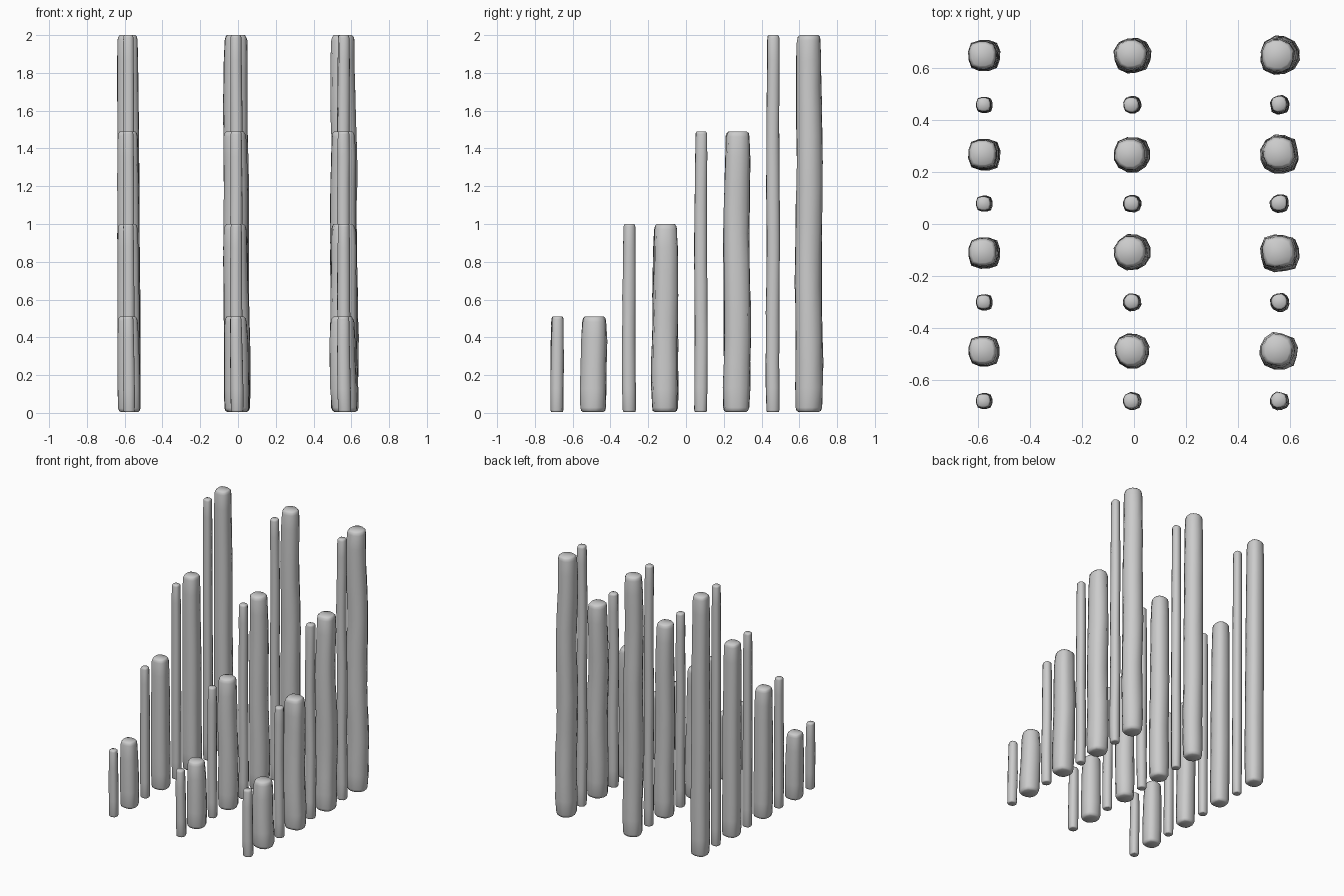
import bpy, bmesh, math, random

if "Cube" in bpy.data.objects:
    bpy.data.objects.remove(bpy.data.objects["Cube"])

random.seed(4)
SIDES = 12


def outline(angle, half, square):
    # superellipse: a larger exponent gives a squarer section
    c, s = abs(math.cos(angle)), abs(math.sin(angle))
    r = half / (c ** square + s ** square) ** (1 / square)
    return r * math.cos(angle), r * math.sin(angle)


def post(name, x, y, height, half, square, rough):
    bm = bmesh.new()
    bevel = half * 0.4
    steps = max(4, round(height / 0.13))
    # height and scale of each ring: rounded foot, shaft, rounded top
    levels = [(0.004, 0.72), (bevel * 0.4, 0.88), (bevel, 0.96)]
    for i in range(1, steps):
        t = i / steps
        levels.append((height * t, 1.0 - 0.10 * t ** 2))
    levels += [(height - bevel, 0.87), (height - bevel * 0.35, 0.80), (height, 0.68)]
    # long facets running up the post plus a slow wander of the axis
    facet = [1 + random.uniform(-rough, rough) * 0.8 for _ in range(SIDES)]
    phase = random.uniform(0, 6.28)
    rings = []
    for z, scale in levels:
        t = z / height
        dx = half * (-0.15 * t + 0.03 + rough * 0.7 * math.sin(z * 7 + phase))
        dy = half * (0.05 * t + rough * 0.7 * math.cos(z * 6 + phase))
        ring = []
        for k in range(SIDES):
            px, py = outline(math.tau * (k + 0.5) / SIDES, half * scale, square)
            f = facet[k] * (1 + random.uniform(-rough, rough) * 0.5)
            ring.append(bm.verts.new((px * f + dx, py * f + dy, z)))
        rings.append(ring)
    for a, b in zip(rings, rings[1:]):
        for k in range(SIDES):
            n = (k + 1) % SIDES
            bm.faces.new((a[k], a[n], b[n], b[k]))
    bm.faces.new(rings[0][::-1])
    bm.faces.new(rings[-1])
    for f in bm.faces:
        f.smooth = True
    mesh = bpy.data.meshes.new(name)
    bm.to_mesh(mesh)
    bm.free()
    obj = bpy.data.objects.new(name, mesh)
    obj.location = (x, y, 0)
    bpy.context.collection.objects.link(obj)


# finish: x, thick half width, thin half width, squareness, roughness
columns = {
    "smooth": (-0.577, 0.060, 0.031, 3.2, 0.02),
    "worn": (-0.006, 0.068, 0.034, 2.4, 0.05),
    "rough": (0.563, 0.071, 0.035, 2.6, 0.07),
}
# four heights, a thin and a thick post of each
rows = [(0.51, -0.683, -0.492), (1.0, -0.302, -0.112),
        (1.49, 0.078, 0.267), (2.0, 0.459, 0.649)]

for finish, (x, thick, thin, square, rough) in columns.items():
    for i, (height, y_thin, y_thick) in enumerate(rows):
        post(f"{finish}_thin_post_{i + 1}", x, y_thin, height, thin, square, rough)
        post(f"{finish}_thick_post_{i + 1}", x, y_thick, height, thick, square, rough)
